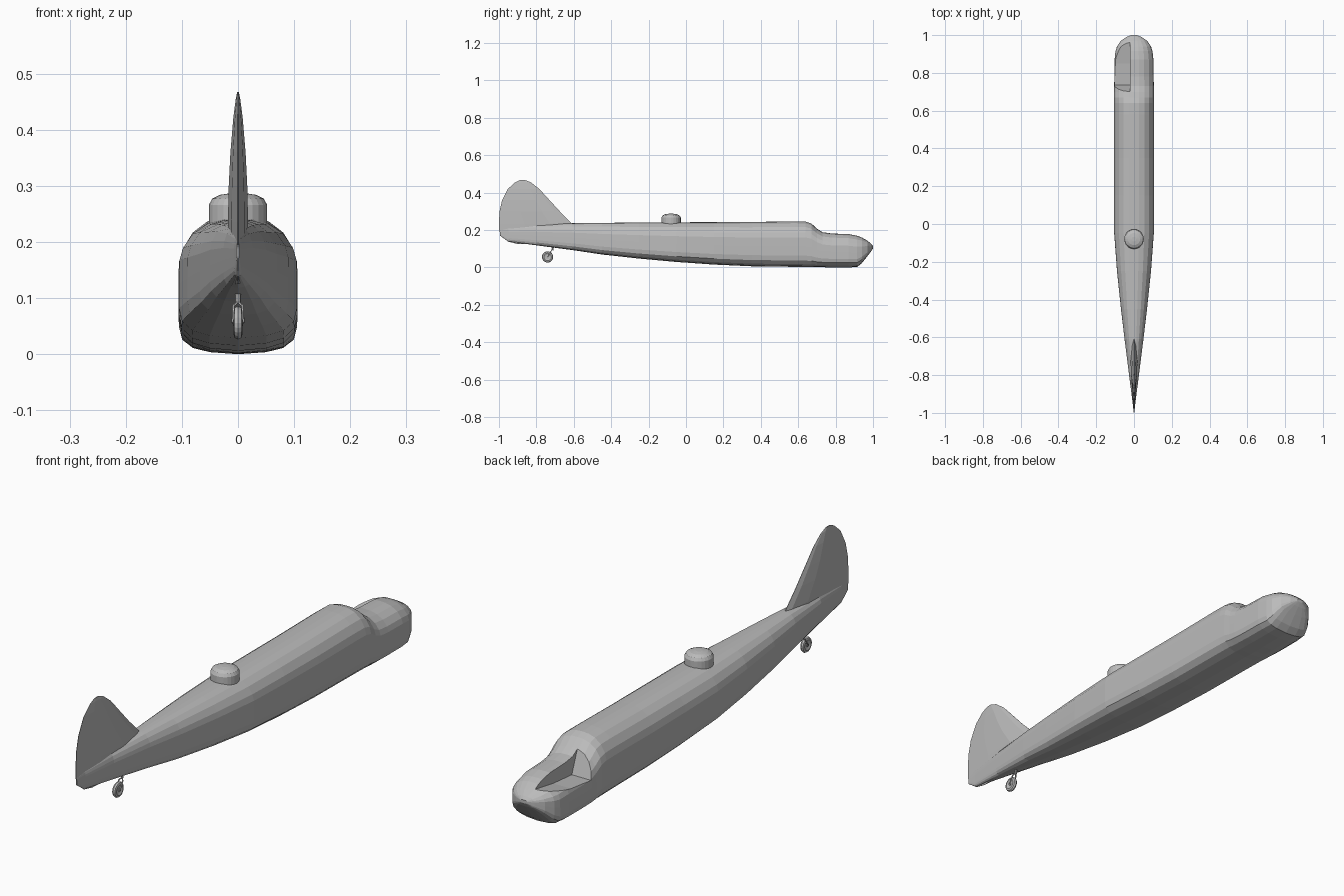
import bpy, bmesh, math
from mathutils import Vector

if "Cube" in bpy.data.objects:
    bpy.data.objects.remove(bpy.data.objects["Cube"])

grey = bpy.data.materials.new("plain_grey")
grey.diffuse_color = (0.5, 0.5, 0.5, 1)
grey.use_nodes = True
grey.node_tree.nodes["Principled BSDF"].inputs["Base Color"].default_value = grey.diffuse_color


def finish(name, bm):
    bmesh.ops.recalc_face_normals(bm, faces=bm.faces)
    me = bpy.data.meshes.new(name)
    bm.to_mesh(me)
    bm.free()
    me.materials.append(grey)
    ob = bpy.data.objects.new(name, me)
    bpy.context.collection.objects.link(ob)
    return ob


def loft(name, rings, closed=False):
    """Skin a list of equal-length point rings; cap the ends unless closed."""
    bm = bmesh.new()
    vr = [[bm.verts.new(p) for p in r] for r in rings]
    n = len(vr[0])
    pairs = list(zip(vr, vr[1:])) + ([(vr[-1], vr[0])] if closed else [])
    for a, b in pairs:
        for i in range(n):
            j = (i + 1) % n
            bm.faces.new((a[i], a[j], b[j], b[i]))
    if not closed:
        bm.faces.new(vr[0])
        bm.faces.new(vr[-1])
    return finish(name, bm)


def turned(name, profile, centre, axis, sides):
    """Solid of revolution from (radius, offset) points about axis 'X' or 'Z'."""
    rings = []
    for r, h in profile:
        ring = []
        for k in range(sides):
            a = 2 * math.pi * k / sides
            c, s = r * math.cos(a), r * math.sin(a)
            ring.append(Vector(centre) + Vector((c, s, h) if axis == 'Z' else (h, c, s)))
        rings.append(ring)
    return loft(name, rings)


def tube(name, pts, r, sides=8):
    rings = []
    for i, p in enumerate(pts):
        d = Vector(pts[min(i + 1, len(pts) - 1)]) - Vector(pts[max(i - 1, 0)])
        q = d.to_track_quat('Z', 'Y')
        rings.append([Vector(p) + q @ Vector((r * math.cos(2 * math.pi * k / sides),
                                              r * math.sin(2 * math.pi * k / sides), 0))
                      for k in range(sides)])
    return loft(name, rings)


# Fuselage: one half cross-section scaled along the length
half = [(0, 0), (0.48, 0.02), (0.77, 0.06), (0.95, 0.14), (1, 0.25), (1, 0.46),
        (0.995, 0.65), (0.93, 0.76), (0.76, 0.88), (0.52, 0.96), (0.25, 0.995), (0, 1)]
section = half + [(-x, z) for x, z in half[-2:0:-1]]
# y, half width, bottom, top
stations = [(-0.995, 0.002, 0.17, 0.20), (-0.95, 0.007, 0.138, 0.215),
            (-0.80, 0.026, 0.118, 0.228), (-0.61, 0.050, 0.093, 0.236),
            (-0.45, 0.069, 0.069, 0.238), (-0.25, 0.090, 0.047, 0.24),
            (-0.05, 0.105, 0.029, 0.241), (0.15, 0.106, 0.015, 0.242),
            (0.35, 0.106, 0.006, 0.243), (0.58, 0.106, 0.003, 0.246),
            (0.64, 0.106, 0.002, 0.245), (0.67, 0.106, 0.002, 0.235),
            (0.70, 0.105, 0.001, 0.207), (0.73, 0.105, 0.001, 0.188),
            (0.78, 0.104, 0, 0.181), (0.87, 0.103, 0, 0.178),
            (0.915, 0.098, 0.002, 0.169), (0.94, 0.090, 0.022, 0.160),
            (0.97, 0.070, 0.060, 0.143), (0.99, 0.040, 0.086, 0.126),
            (1.0, 0.014, 0.102, 0.115)]
fuselage = loft("fuselage", [[(u * w, y, b + v * (t - b)) for u, v in section]
                             for y, w, b, t in stations])

# Scooped left side of the nose
scoop = [(0.672, 0.3), (0.70, 0.208), (0.735, 0.118), (0.85, 0.128), (0.965, 0.148), (0.965, 0.3)]
cutter = loft("scoop_cutter", [[(x, y, z) for y, z in scoop] for x in (-0.2, -0.022)])
cutter.hide_render = True
mod = fuselage.modifiers.new("scoop", 'BOOLEAN')
mod.operation = 'DIFFERENCE'
mod.solver = 'EXACT'
mod.object = cutter
bpy.context.view_layer.objects.active = fuselage
bpy.ops.object.modifier_apply(modifier=mod.name)
bpy.data.objects.remove(cutter, do_unlink=True)

# Tail fin: lens-shaped rows of (z, leading y, trailing y, half thickness)
rows = [(0.125, -0.70, -0.90, 0.008), (0.137, -0.66, -0.95, 0.012), (0.165, -0.64, -0.985, 0.015),
        (0.20, -0.62, -1.0, 0.017), (0.235, -0.61, -1.0, 0.018), (0.30, -0.675, -0.997, 0.0165),
        (0.36, -0.73, -0.983, 0.0135), (0.42, -0.785, -0.952, 0.0085),
        (0.455, -0.83, -0.913, 0.004), (0.467, -0.86, -0.887, 0.0015)]
lens = [(0, 0.05), (0.08, 0.5), (0.3, 1), (0.65, 0.65), (1, 0.06)]
loop = lens + [(f, -t) for f, t in reversed(lens)]
loft("tail_fin", [[(t * k, a + (b - a) * f, z) for f, t in loop] for z, a, b, k in rows])

# Gun turret on the back
turned("turret", [(0.048, 0.20), (0.052, 0.235), (0.052, 0.266), (0.046, 0.277),
                  (0.032, 0.284), (0.012, 0.287)], (0, -0.08, 0), 'Z', 24)

# Tail wheel with hub and fork
tyre = [(0.012, -0.005), (0.020, -0.008), (0.027, -0.006), (0.030, 0),
        (0.027, 0.006), (0.020, 0.008), (0.012, 0.005)]
turned("tail_wheel", tyre, (0, -0.74, 0.056), 'X', 20)
turned("wheel_hub", [(0.006, -0.009), (0.006, 0.009)], (0, -0.74, 0.056), 'X', 10)
tube("wheel_strut", [(0, -0.70, 0.125), (0, -0.712, 0.105), (0, -0.714, 0.092)], 0.005)
for side in (-1, 1):
    tube("fork_arm", [(0, -0.714, 0.094), (side * 0.008, -0.722, 0.086),
                      (side * 0.009, -0.74, 0.056)], 0.0025, 6)
